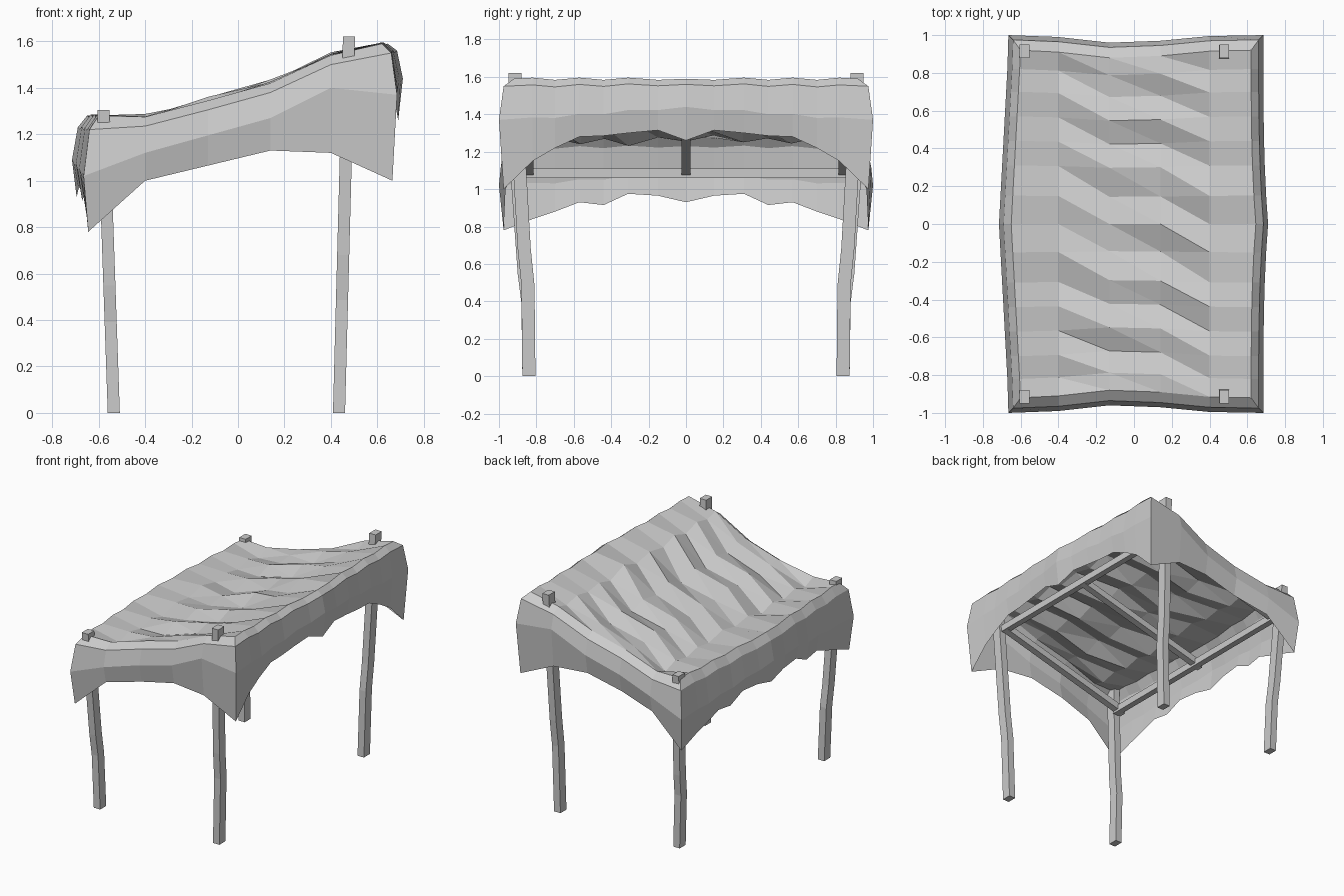
import bpy, bmesh, random
from mathutils import Vector

cube = bpy.data.objects.get("Cube")
if cube:
    bpy.data.objects.remove(cube)
random.seed(4)

grey = bpy.data.materials.new("plain_grey")
grey.use_nodes = True
colour = (0.6, 0.6, 0.6, 1)
grey.diffuse_color = colour
grey.node_tree.nodes["Principled BSDF"].inputs["Base Color"].default_value = colour


def finish(bm, name):
    bmesh.ops.recalc_face_normals(bm, faces=bm.faces)
    mesh = bpy.data.meshes.new(name)
    bm.to_mesh(mesh)
    bm.free()
    mesh.materials.append(grey)
    obj = bpy.data.objects.new(name, mesh)
    bpy.context.collection.objects.link(obj)
    return obj


# Cloth outline: columns run along x, rows are mirrored across y
COLS = [-.6, -.4, -.13, .14, .4, .62]
HALF = [0, .15, .31, .44, .57, .7, .82, .92]
ROWS = [-y for y in HALF[:0:-1]] + HALF
BOW = [0, .01, .04, .03, .005, 0]

# Heights of top, rim, middle and hem along the front and back
LONG = [[1.28, 1.275, 1.345, 1.42, 1.54, 1.59],
        [1.22, 1.235, 1.305, 1.38, 1.50, 1.55],
        [1.02, 1.12, 1.195, 1.27, 1.40, 1.37],
        [.78, 1.0, 1.065, 1.13, 1.12, 1.0]]
# Hem heights of the low and high ends, from the middle outwards
LOW_HEM = [.93, .965, .975, .915, .93, .88, .84, .78]
HIGH_HEM = [1.26, 1.315, 1.30, 1.285, 1.28, 1.22, 1.15, 1.0]
OUT_X = [0, .04, .065, .045]
OUT_Y = [0, .055, .08, .055]


def end_height(ring, i, k):
    if ring == 3:
        return (HIGH_HEM if i else LOW_HEM)[k]
    rise = (0, .01, .07)[ring] * (1 - HALF[k] / .92)
    ripple = .006 * (-1) ** k if 0 < k < 7 else 0
    return LONG[ring][i] + rise + ripple


def cloth_point(ring, i, j):
    x, y, k = COLS[i], ROWS[j], abs(j - 7)
    z = LONG[ring][i]
    if i in (0, 5):
        side = 1 if i else -1
        mid = 1 - abs(y) / .92
        x += side * (OUT_X[ring] + (.025 * mid ** 3 if i else .05 * mid))
        z = end_height(ring, i, k)
    if j in (0, 14):
        side = 1 if j else -1
        y += side * (OUT_Y[ring] - BOW[i])
        z = LONG[ring][i]
    elif i not in (0, 5):
        # Folds alternate from row to row and drift along the cloth
        y -= BOW[i] * y
        z += .018 * (-1) ** (j + i // 2) + random.uniform(-.016, .012) - .012
    return x, y, z


bm = bmesh.new()
grid = [[bm.verts.new(cloth_point(0, i, j)) for j in range(15)] for i in range(6)]
for i in range(5):
    for j in range(14):
        a, b, c, d = grid[i][j], grid[i + 1][j], grid[i + 1][j + 1], grid[i][j + 1]
        if 0 < i < 4:
            bm.faces.new((a, b, d))
            bm.faces.new((b, c, d))
        else:
            bm.faces.new((a, b, c, d))

# Skirt hanging in three bands from the edge of the cloth
edge = ([(i, 0) for i in range(5)] + [(5, j) for j in range(14)]
        + [(i, 14) for i in range(5, 0, -1)] + [(0, j) for j in range(14, 0, -1)])
upper = [grid[i][j] for i, j in edge]
for ring in (1, 2, 3):
    lower = [bm.verts.new(cloth_point(ring, i, j)) for i, j in edge]
    for n in range(len(edge)):
        m = (n + 1) % len(edge)
        bm.faces.new((upper[n], lower[n], lower[m], upper[m]))
    upper = lower
finish(bm, "cloth_canopy")


def square_bar(name, centres, width, depth, across):
    """Square bar through the centres; across gives the two section axes."""
    bm = bmesh.new()
    u, v = Vector(across[0]) * width / 2, Vector(across[1]) * depth / 2
    last = None
    for c in centres:
        c = Vector(c)
        ring = [bm.verts.new(c + p) for p in (u + v, v - u, -u - v, u - v)]
        if last:
            for n in range(4):
                m = (n + 1) % 4
                bm.faces.new((last[n], last[m], ring[m], ring[n]))
        else:
            bm.faces.new(ring)
        last = ring
    bm.faces.new(last)
    return finish(bm, name)


X, Y, Z = (1, 0, 0), (0, 1, 0), (0, 0, 1)
# Bent legs whose tips poke through the cloth
for end, foot, tip, top in (("low", -.535, -.58, 1.305), ("high", .435, .478, 1.62)):
    for side, s in (("front", -1), ("back", 1)):
        path = []
        for t, y in ((0, .84), (.3, .845), (.42, .865), (.8, .9), (1, .915)):
            path.append((foot + (tip - foot) * t, s * y, top * t))
        square_bar(f"{end}_{side}_leg", path, .052, .07, (X, Y))

# Frame under the cloth: two cross rails and three sloping rails
square_bar("low_cross_rail", [(-.56, -.87, 1.085), (-.56, .87, 1.085)], .045, .05, (X, Z))
square_bar("high_cross_rail", [(.46, -.87, 1.37), (.46, .87, 1.37)], .045, .05, (X, Z))
for name, y in (("front", -.84), ("middle", 0), ("back", .84)):
    square_bar(name + "_sloping_rail", [(-.6, y, 1.085), (.47, y, 1.37)], .05, .05, (Y, Z))
